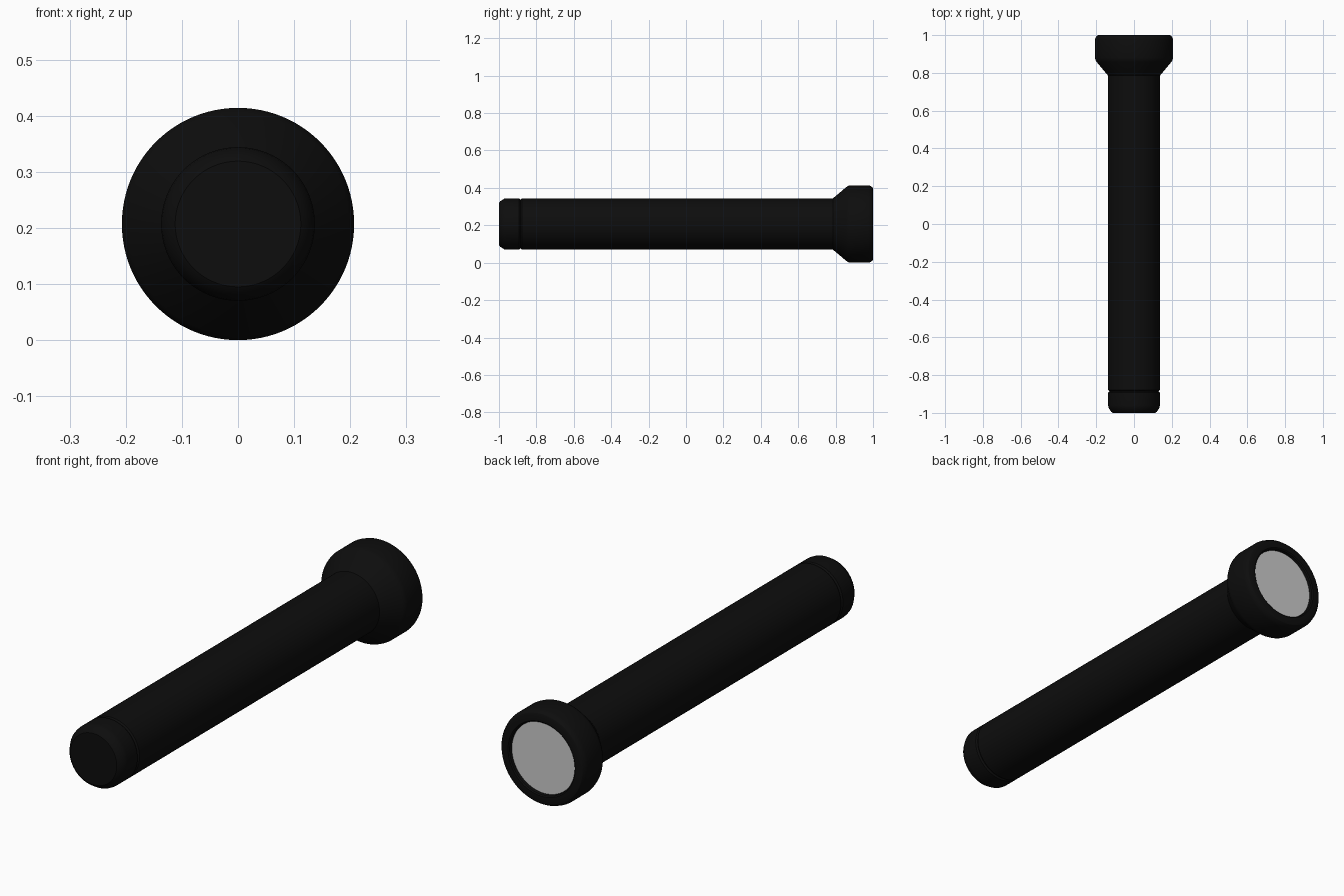
import bpy, bmesh, math

if "Cube" in bpy.data.objects:
    bpy.data.objects.remove(bpy.data.objects["Cube"])

AXIS_Z = 0.207
SIDES = 96

black = bpy.data.materials.new("black_rubber")
black.diffuse_color = (0.004, 0.004, 0.004, 1)
black.use_nodes = True
black.node_tree.nodes["Principled BSDF"].inputs["Base Color"].default_value = black.diffuse_color


def lathe(name, profile, material=None):
    """Revolve (y, radius) points around the long axis; radius 0 closes an end."""
    bm = bmesh.new()
    rings = []
    for y, r in profile:
        if r == 0:
            rings.append([bm.verts.new((0, y, AXIS_Z))] * SIDES)
        else:
            rings.append([bm.verts.new((r * math.cos(2 * math.pi * i / SIDES), y,
                                        AXIS_Z + r * math.sin(2 * math.pi * i / SIDES)))
                          for i in range(SIDES)])
    for a, b in zip(rings, rings[1:]):
        for i in range(SIDES):
            j = (i + 1) % SIDES
            corners = list(dict.fromkeys((a[i], a[j], b[j], b[i])))
            bm.faces.new(corners)
    bmesh.ops.recalc_face_normals(bm, faces=bm.faces)
    mesh = bpy.data.meshes.new(name)
    bm.to_mesh(mesh)
    bm.free()
    ob = bpy.data.objects.new(name, mesh)
    bpy.context.collection.objects.link(ob)
    if material:
        mesh.materials.append(material)
    bpy.ops.object.select_all(action='DESELECT')
    ob.select_set(True)
    bpy.context.view_layer.objects.active = ob
    bpy.ops.object.shade_smooth_by_angle(angle=math.radians(30))
    return ob


# Tail cap with a bevelled end and the thin seam groove in front of it
lathe("tail_cap", [(-1, 0), (-1, 0.112), (-0.993, 0.122), (-0.972, 0.135),
                   (-0.96, 0.137), (-0.892, 0.137), (-0.886, 0.131), (-0.88, 0.131),
                   (-0.88, 0)], black)

# Long grip tube
lathe("body_tube", [(-0.884, 0), (-0.884, 0.131), (-0.878, 0.137), (0.80, 0.137),
                    (0.80, 0)], black)

# Flared head with a rounded rim and a shallow recess for the lens
lathe("head", [(0.785, 0), (0.785, 0.137), (0.858, 0.198), (0.868, 0.204),
               (0.88, 0.207), (0.975, 0.207), (0.988, 0.203), (0.997, 0.196),
               (1.0, 0.188), (1.0, 0.163), (0.996, 0.158), (0.982, 0.156),
               (0.976, 0.156), (0.976, 0)], black)

# Lens
lathe("lens", [(0.978, 0), (0.978, 0.1555), (0.984, 0.1555), (0.984, 0)])
